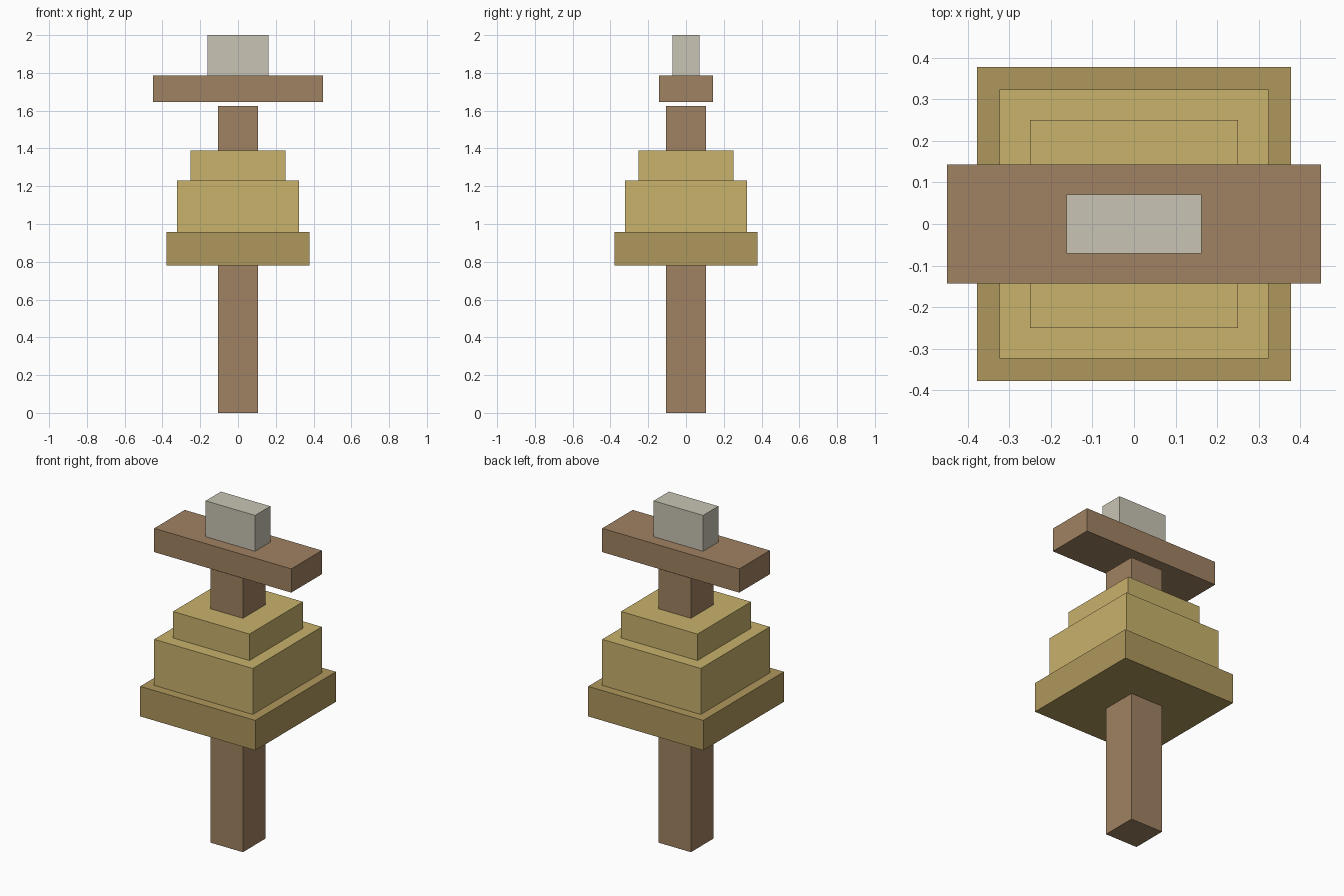
import bpy

default_cube = bpy.data.objects.get("Cube")
if default_cube:
    bpy.data.objects.remove(default_cube, do_unlink=True)


def to_linear(value):
    c = value / 255
    return c / 12.92 if c <= 0.04045 else ((c + 0.055) / 1.055) ** 2.4


def make_material(name, *rgb):
    colour = (*[to_linear(v) for v in rgb], 1)
    mat = bpy.data.materials.new(name)
    mat.use_nodes = True
    mat.diffuse_color = colour
    bsdf = next(n for n in mat.node_tree.nodes if n.type == "BSDF_PRINCIPLED")
    bsdf.inputs["Base Color"].default_value = colour
    return mat


def add_block(name, width, depth, bottom, top, mat):
    """Box centred on the vertical axis, spanning bottom to top."""
    bpy.ops.mesh.primitive_cube_add(size=1, location=(0, 0, (bottom + top) / 2))
    block = bpy.context.object
    block.name = name
    block.scale = (width, depth, top - bottom)
    bpy.ops.object.transform_apply(location=False, rotation=False, scale=True)
    block.data.materials.append(mat)
    return block


brown = make_material("brown wood", 160, 130, 98)
straw = make_material("straw", 200, 178, 108)
dark_straw = make_material("dark straw", 175, 151, 92)
grey = make_material("pale grey", 200, 196, 180)

# Central post running through the tiers
add_block("post", 0.214, 0.214, 0, 1.625, brown)

# Three stacked square tiers, narrowing upward
add_block("lower_tier", 0.756, 0.756, 0.78, 0.958, dark_straw)
add_block("middle_tier", 0.647, 0.647, 0.958, 1.231, straw)
add_block("upper_tier", 0.502, 0.502, 1.231, 1.388, straw)

# Crossbar floating just above the post, with a block on top
add_block("crossbar", 0.9, 0.286, 1.646, 1.787, brown)
add_block("top_block", 0.325, 0.143, 1.787, 2, grey)
